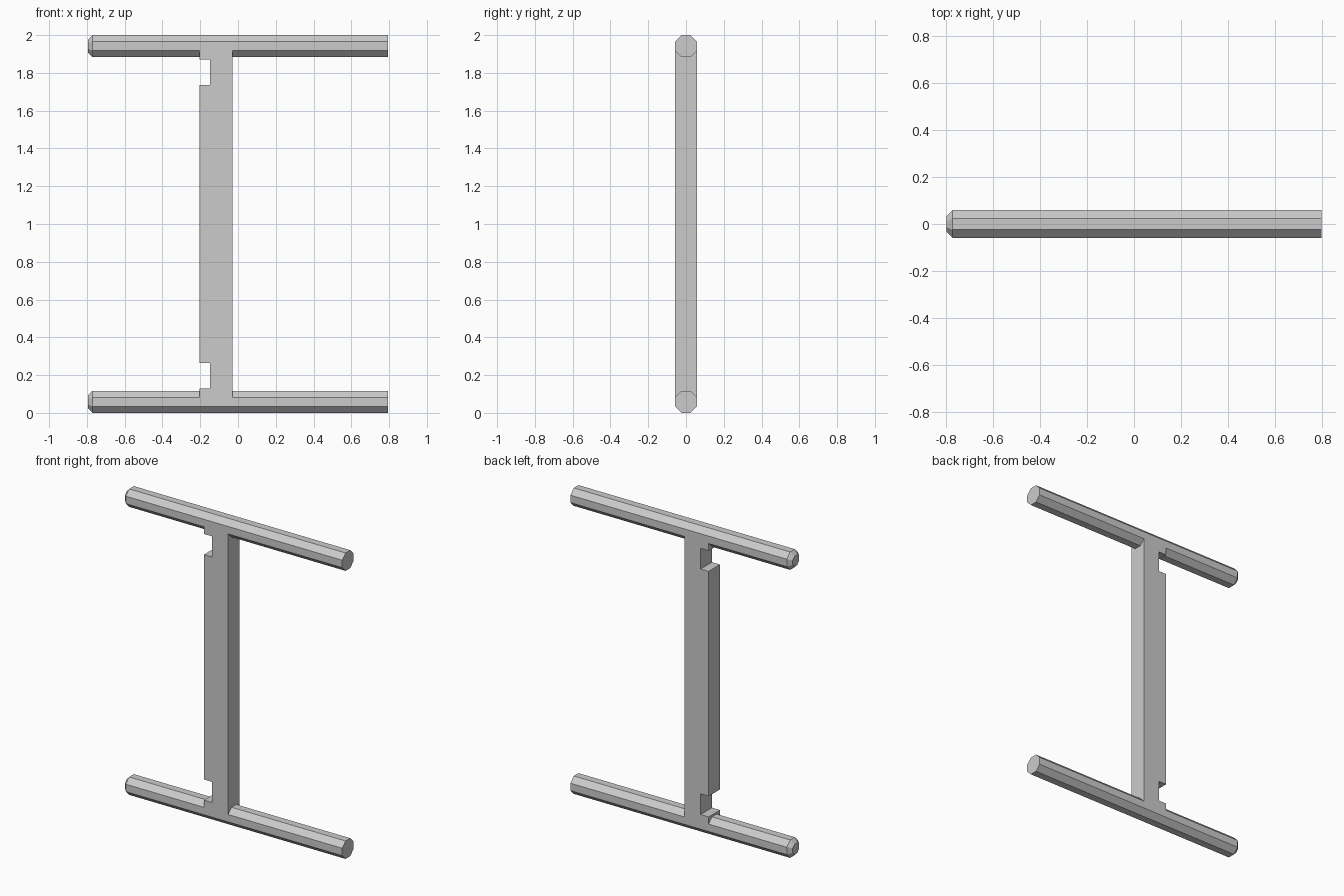
import bpy
import math

cube = bpy.data.objects.get("Cube")
if cube:
    bpy.data.objects.remove(cube, do_unlink=True)

APOTHEM = 0.0585        # half thickness of rods and upright
HALF_FLAT = APOTHEM * math.tan(math.pi / 8)
HEIGHT = 2.0
END_X = 0.795
CHAMFER = 0.025

grey = bpy.data.materials.new("plain_grey")
grey.use_nodes = True
grey.diffuse_color = (0.6, 0.6, 0.6, 1)
grey.node_tree.nodes["Principled BSDF"].inputs["Base Color"].default_value = (0.6, 0.6, 0.6, 1)


def loft(name, rings):
    """Join equal-sized rings of points into a closed, flat-faced solid."""
    n = len(rings[0])
    verts = [p for ring in rings for p in ring]
    faces = [tuple(range(n))[::-1], tuple(range(len(verts) - n, len(verts)))]
    for r in range(len(rings) - 1):
        for i in range(n):
            j = (i + 1) % n
            faces.append((r * n + i, r * n + j, (r + 1) * n + j, (r + 1) * n + i))
    mesh = bpy.data.meshes.new(name)
    mesh.from_pydata(verts, [], faces)
    mesh.materials.append(grey)
    obj = bpy.data.objects.new(name, mesh)
    bpy.context.collection.objects.link(obj)
    return obj


def octagon(x, z, apothem):
    radius = apothem / math.cos(math.pi / 8)
    angles = [math.pi / 8 + k * math.pi / 4 for k in range(8)]
    return [(x, radius * math.cos(a), z + radius * math.sin(a)) for a in angles]


# Octagonal rods, chamfered at the right end only
for name, z in (("lower_rod", APOTHEM), ("upper_rod", HEIGHT - APOTHEM)):
    loft(name, [octagon(-END_X, z, APOTHEM - CHAMFER),
                octagon(-END_X + CHAMFER, z, APOTHEM),
                octagon(END_X, z, APOTHEM)])

# Notched upright, flush with the rods' front and back flats
outer, notch, inner = -0.205, -0.147, -0.03
base = APOTHEM + HALF_FLAT
lower_half = [(inner, base), (outer, base), (outer, 0.13),
              (notch, 0.13), (notch, 0.265), (outer, 0.265)]
upper_half = [(x, HEIGHT - z) for x, z in reversed(lower_half)]
outline = (lower_half + upper_half)[::-1]
loft("notched_upright", [[(x, y, z) for x, z in outline] for y in (APOTHEM, -APOTHEM)])
